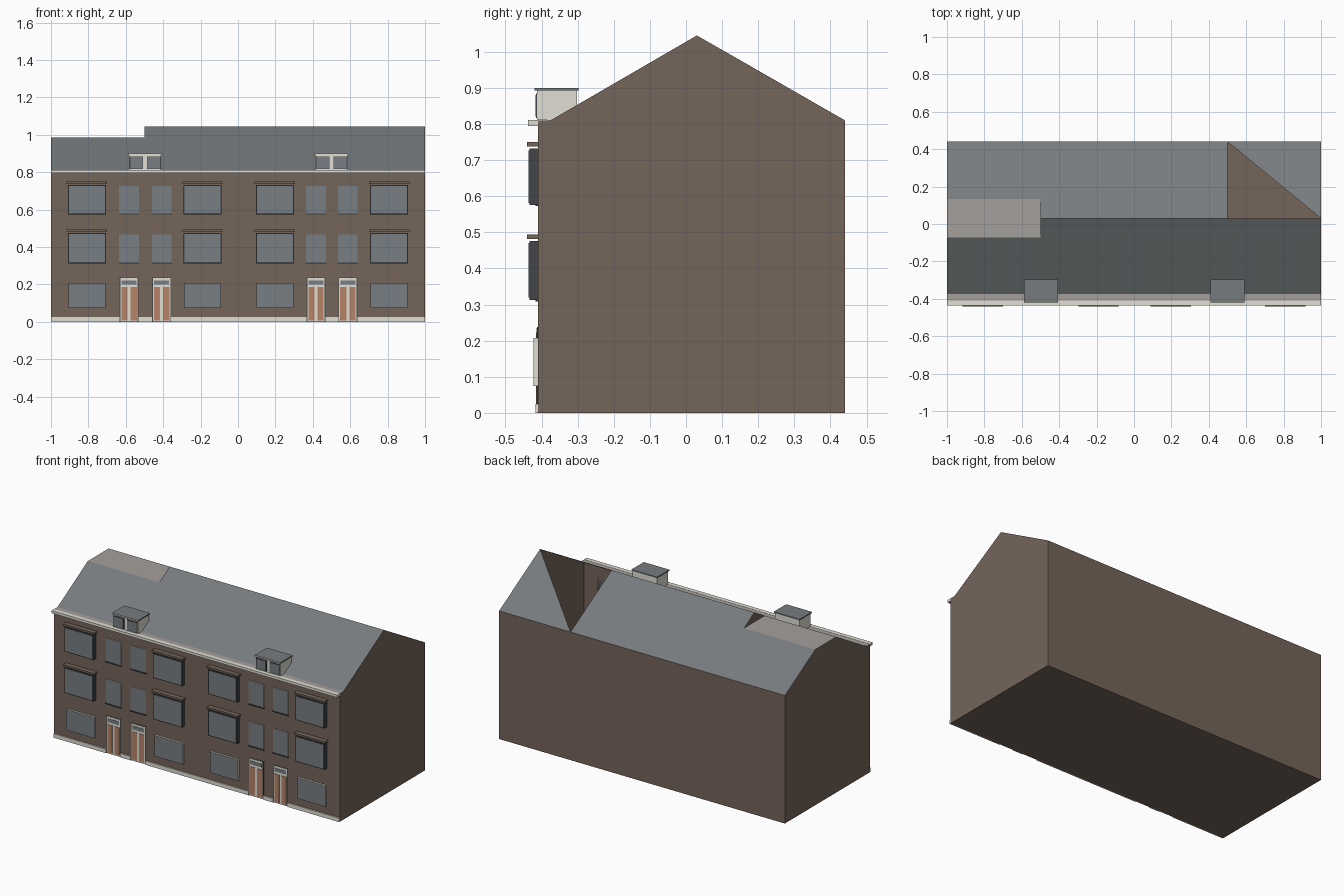
import bpy, bmesh

old = bpy.data.objects.get("Cube")
if old:
    bpy.data.objects.remove(old, do_unlink=True)


def material(name, *rgb):
    lin = [((c / 255 + 0.055) / 1.055) ** 2.4 for c in rgb] + [1]
    m = bpy.data.materials.new(name)
    m.use_nodes = True
    m.diffuse_color = lin
    m.node_tree.nodes["Principled BSDF"].inputs["Base Color"].default_value = lin
    return m


BRICK = material("brown brick", 117, 101, 90)
SLATE = material("grey slate", 119, 123, 126)
GLASS = material("window glass", 119, 126, 131)
LEAD = material("flat roof grey", 163, 160, 156)
WHITE = material("off white trim", 226, 223, 213)
DOOR = material("orange wood", 182, 130, 102)
DARK = material("dark frame", 66, 69, 72)


def make(name, bm, *mats):
    me = bpy.data.meshes.new(name)
    bm.to_mesh(me)
    bm.free()
    for m in mats:
        me.materials.append(m)
    ob = bpy.data.objects.new(name, me)
    bpy.context.collection.objects.link(ob)
    return ob


def box(name, x, y, z, mat, front=None):
    """Box from (min, max) ranges; the -y face may take a second material."""
    bm = bmesh.new()
    bmesh.ops.create_cube(bm, size=1)
    for v in bm.verts:
        v.co = [r[0] if c < 0 else r[1] for c, r in zip(v.co, (x, y, z))]
    bm.normal_update()
    if front:
        for f in bm.faces:
            f.material_index = int(f.normal.y < -0.9)
    return make(name, bm, *([mat, front] if front else [mat]))


# Main levels
FRONT, BACK, EAVE = -0.41, 0.44, 0.81
SLOPE, RIDGE_Y, RIDGE = -0.375, 0.03, 1.045
CUT, CUT_F, CUT_B = 0.985, -0.073, 0.135
STEP = -0.5

# Brick shell and roof planes: (y, z) outlines swept along x
low = [(BACK, 0), (BACK, EAVE), (CUT_B, CUT), (CUT_F, CUT), (SLOPE, EAVE), (FRONT, EAVE), (FRONT, 0)]
high = [(BACK, 0), (BACK, EAVE), (RIDGE_Y, RIDGE), (SLOPE, EAVE), (FRONT, EAVE), (FRONT, 0)]


def shell(name, outline, x0, x1, mats, skip=()):
    bm = bmesh.new()
    n = len(outline)
    for i in range(n):
        if i not in skip:
            (ya, za), (yb, zb) = outline[i], outline[(i + 1) % n]
            f = bm.faces.new([bm.verts.new(p) for p in
                              ((x0, ya, za), (x0, yb, zb), (x1, yb, zb), (x1, ya, za))])
            f.material_index = mats[i]
    return bm


def cap(bm, outline, x, flip):
    pts = outline[::-1] if flip else outline
    bm.faces.new([bm.verts.new((x, y, z)) for y, z in pts])


def finish(name, bm):
    bmesh.ops.remove_doubles(bm, verts=bm.verts[:], dist=0.0001)
    bmesh.ops.recalc_face_normals(bm, faces=bm.faces[:])
    return make(name, bm, BRICK, SLATE, LEAD)


bm = shell("low", low, -1, STEP, (0, 1, 2, 1, 2, 0, 0))
cap(bm, low, -1, False)
finish("house_low_ridge", bm)

bm = shell("mid", high, STEP, 0.5, (0, 1, 1, 2, 0, 0))
cap(bm, [(CUT_B, CUT), (RIDGE_Y, RIDGE), (CUT_F, CUT)], STEP, False)
finish("house_middle", bm)

# End section: half of its rear slope is open
bm = shell("end", high, 0.5, 1, (0, 1, 1, 2, 0, 0), skip=(1,))
cap(bm, high, 1, True)
f = bm.faces.new([bm.verts.new(p) for p in
                  ((0.5, BACK, EAVE), (1, RIDGE_Y, RIDGE), (1, BACK, EAVE))])
f.material_index = 1
finish("house_open_end", bm)

# Eaves cornice
box("cornice", (-1, 1), (-0.437, FRONT), (0.795, 0.811), WHITE)

# Door and window columns
doors = [-0.582, -0.408, 0.417, 0.587]
wide = [-0.808, -0.19, 0.197, 0.808]

# Plinth pieces between the doors
edges = [-1] + [e for d in doors for e in (d - 0.051, d + 0.051)] + [1]
for a, b in zip(edges[::2], edges[1::2]):
    box("plinth", (a, b), (-0.417, FRONT), (0, 0.025), WHITE)

# Wide windows: projecting on upper floors, shallow on the ground floor
for x in wide:
    for z0, z1 in ((0.313, 0.476), (0.575, 0.732)):
        box("window_frame", (x - 0.102, x + 0.102), (-0.434, FRONT), (z0, z1), DARK)
        box("window_pane", (x - 0.096, x + 0.096), (-0.436, -0.43), (z0 + 0.006, z1 - 0.006), GLASS)
        box("window_hood", (x - 0.108, x + 0.108), (-0.44, FRONT), (z1 + 0.006, z1 + 0.018), BRICK)
    box("ground_window", (x - 0.099, x + 0.099), (-0.422, FRONT), (0.074, 0.207), WHITE, GLASS)

# Narrow windows and doors
for x in doors:
    for z0, z1 in ((0.316, 0.468), (0.58, 0.727)):
        box("narrow_window", (x - 0.053, x + 0.053), (-0.414, FRONT), (z0, z1), WHITE, GLASS)
        box("narrow_sill", (x - 0.055, x + 0.055), (-0.417, FRONT), (z0 - 0.007, z0), DARK)
    box("door_surround", (x - 0.051, x + 0.051), (-0.412, FRONT), (0, 0.238), DARK)
    box("door_frame", (x - 0.046, x + 0.046), (-0.414, FRONT), (0.002, 0.235), WHITE)
    box("door_transom", (x - 0.04, x + 0.04), (-0.416, FRONT), (0.2, 0.222), GLASS)
    for s in (-1, 1):
        inner, outer = sorted((x + s * 0.008, x + s * 0.041))
        box("door_panel", (inner, outer), (-0.416, FRONT), (0.008, 0.185), DOOR)

# Roof dormers
profile = [(-0.412, 0.811), (SLOPE, EAVE), (-0.302, 0.852), (-0.302, 0.892), (-0.412, 0.892)]
for x in (-0.497, 0.5):
    bm = bmesh.new()
    face = bm.faces.new([bm.verts.new((x - 0.085, y, z)) for y, z in profile])
    ext = bmesh.ops.extrude_face_region(bm, geom=[face])
    for v in ext["geom"]:
        if isinstance(v, bmesh.types.BMVert):
            v.co.x += 0.17
    bmesh.ops.recalc_face_normals(bm, faces=bm.faces[:])
    make("dormer_body", bm, WHITE)
    box("dormer_roof", (x - 0.09, x + 0.09), (-0.42, -0.297), (0.892, 0.9), SLATE, WHITE)
    for s in (-1, 1):
        a, b = sorted((x + s * 0.01, x + s * 0.083))
        box("dormer_sash", (a, b), (-0.415, -0.41), (0.816, 0.884), DARK)
        box("dormer_pane", (a + 0.004, b - 0.004), (-0.417, -0.41), (0.82, 0.88), GLASS)
